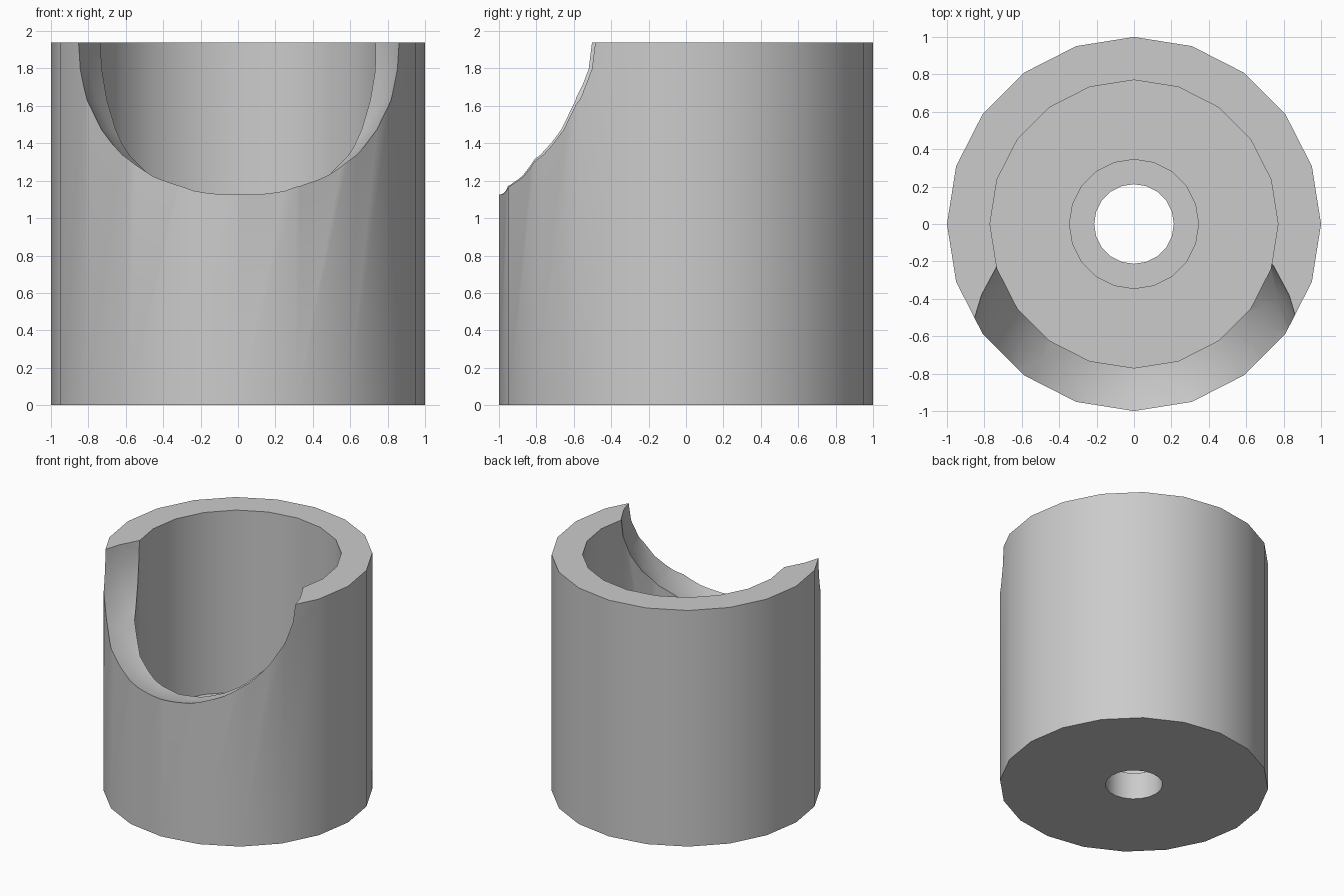
import bpy, math

cube = bpy.data.objects.get("Cube")
if cube:
    bpy.data.objects.remove(cube, do_unlink=True)

HEIGHT = 1.94
FLOOR = 0.445
SIDES = 20

grey = bpy.data.materials.new("light_grey")
grey.use_nodes = True
colour = (0.6, 0.6, 0.6, 1)
grey.diffuse_color = colour
grey.node_tree.nodes["Principled BSDF"].inputs["Base Color"].default_value = colour


def add_cylinder(name, radius, bottom, top):
    """Upright cylinder between two heights, with a corner on each axis."""
    bpy.ops.mesh.primitive_cylinder_add(
        vertices=SIDES, radius=radius, depth=top - bottom,
        location=(0, 0, (top + bottom) / 2))
    obj = bpy.context.object
    obj.name = name
    return obj


# Solid outer body
body = add_cylinder("cup_body", 1, 0, HEIGHT)
body.data.materials.append(grey)

# Cavity, stepped recess and drain hole
cutters = [
    add_cylinder("cavity_cutter", 0.77, FLOOR, HEIGHT + 0.2),
    add_cylinder("recess_cutter", 0.345, 0.22, FLOOR + 0.1),
    add_cylinder("hole_cutter", 0.213, -0.1, FLOOR),
]

# Spherical scoop out of the front rim
bpy.ops.mesh.primitive_uv_sphere_add(
    segments=32, ring_count=16, radius=0.893, location=(0.007, -0.72, 1.97))
scoop = bpy.context.object
scoop.name = "scoop_cutter"
cutters.append(scoop)

for cutter in cutters:
    cutter.data.materials.append(grey)
    cutter.hide_render = True
    cut = body.modifiers.new(cutter.name, "BOOLEAN")
    cut.operation = "DIFFERENCE"
    cut.solver = "EXACT"
    cut.object = cutter

# Apply the cuts, then drop the cutters
bpy.ops.object.select_all(action="DESELECT")
body.select_set(True)
bpy.context.view_layer.objects.active = body
for cutter in cutters:
    bpy.ops.object.modifier_apply(modifier=cutter.name)
    bpy.data.objects.remove(cutter, do_unlink=True)

# Smooth walls with crisp rims
bpy.ops.object.shade_smooth_by_angle(angle=math.radians(30))
